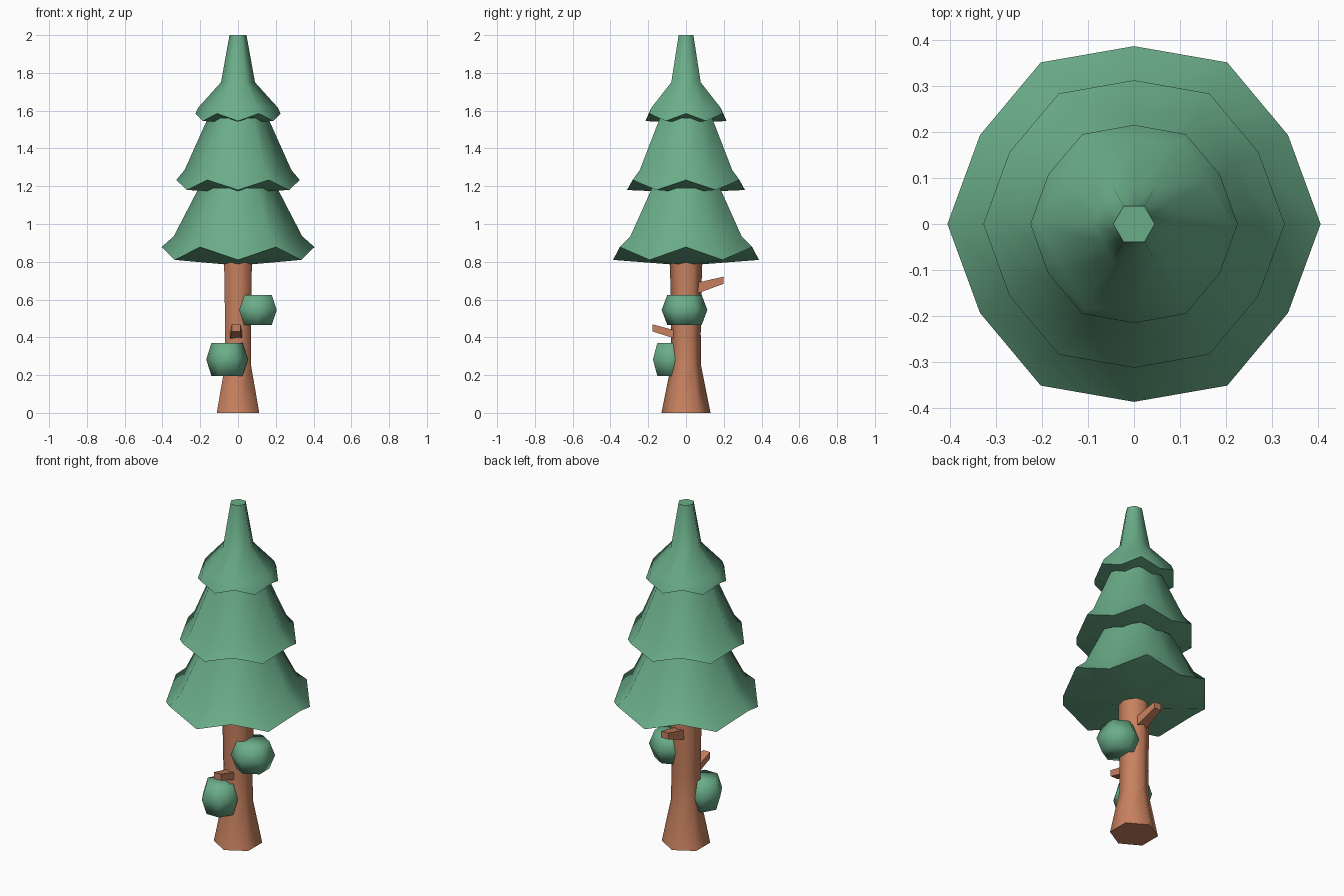
import bpy
import bmesh
from math import sin, cos, pi, radians
from mathutils import Vector

cube = bpy.data.objects.get("Cube")
if cube:
    bpy.data.objects.remove(cube, do_unlink=True)


def make_material(name, color):
    mat = bpy.data.materials.new(name)
    mat.use_nodes = True
    mat.diffuse_color = color
    bsdf = next(n for n in mat.node_tree.nodes if n.type == 'BSDF_PRINCIPLED')
    bsdf.inputs["Base Color"].default_value = color
    bsdf.inputs["Roughness"].default_value = 0.9
    return mat


leaf_green = make_material("leaf_green", (0.145, 0.42, 0.25, 1))
bark_brown = make_material("bark_brown", (0.58, 0.22, 0.115, 1))


def ring(radius, z, sides=6, phase=0.0, center=(0, 0)):
    """Regular polygon of points at one height."""
    angles = [phase + 2 * pi * i / sides for i in range(sides)]
    return [Vector((center[0] + radius * cos(a), center[1] + radius * sin(a), z)) for a in angles]


def twelve(even, odd):
    """Ring of twelve points that alternates two (radius, z) pairs."""
    pts = []
    for i in range(12):
        r, z = odd if i % 2 else even
        pts.append(Vector((r * cos(pi * i / 6), r * sin(pi * i / 6), z)))
    return pts


def hexagon(radius, z):
    """Hexagon with a point in the middle of each edge."""
    return twelve((radius, z), (radius * cos(pi / 6), z))


def loft(name, rings, mat, smooth_angle, bottom_tip=None):
    """Join rings from bottom to top, capping both ends."""
    bm = bmesh.new()
    loops = [[bm.verts.new(p) for p in pts] for pts in rings]
    n = len(loops[0])
    for low, high in zip(loops, loops[1:]):
        for i in range(n):
            j = (i + 1) % n
            bm.faces.new((low[i], low[j], high[j], high[i]))
    bm.faces.new(loops[-1])
    if bottom_tip is None:
        bm.faces.new(loops[0][::-1])
    else:
        tip = bm.verts.new((0, 0, bottom_tip))
        for i in range(n):
            bm.faces.new((loops[0][(i + 1) % n], loops[0][i], tip))
    bmesh.ops.recalc_face_normals(bm, faces=bm.faces)
    mesh = bpy.data.meshes.new(name)
    bm.to_mesh(mesh)
    bm.free()
    mesh.materials.append(mat)
    obj = bpy.data.objects.new(name, mesh)
    bpy.context.collection.objects.link(obj)
    bpy.ops.object.select_all(action='DESELECT')
    obj.select_set(True)
    bpy.context.view_layer.objects.active = obj
    bpy.ops.object.shade_smooth_by_angle(angle=radians(smooth_angle))
    return obj


# Trunk with a flared foot
trunk_profile = [(0.13, 0), (0.08, 0.25), (0.078, 0.42), (0.085, 0.8)]
loft("trunk", [ring(r, z, phase=pi / 2) for r, z in trunk_profile], bark_brown, 65)

# Foliage tiers: zigzag rim, then hexagonal rings up to the top
tiers = {
    "lower_foliage": ((0.405, 0.878), (0.386, 0.81), 0.78, [(0.34, 0.935), (0.208, 1.19)]),
    "middle_foliage": ((0.327, 1.233), (0.312, 1.18), 1.166, [(0.283, 1.285), (0.16, 1.56)]),
    "upper_foliage": ((0.225, 1.585), (0.215, 1.545), 1.535,
                      [(0.212, 1.615), (0.09, 1.75), (0.045, 2.0)]),
}
for name, (even, odd, tip, body) in tiers.items():
    rings = [twelve(even, odd)] + [hexagon(r, z) for r, z in body]
    loft(name, rings, leaf_green, 65, bottom_tip=tip)


# Round leaf clumps on the trunk
def clump(name, center, radius, half_height, phase):
    x, y, z = center
    rings = [ring(radius * f, z + half_height * h, phase=phase, center=(x, y))
             for f, h in ((0.75, -1), (1, 0), (0.75, 1))]
    loft(name, rings, leaf_green, 180)


clump("lower_leaf_clump", (-0.058, -0.08, 0.283), 0.11, 0.088, 0)
clump("upper_leaf_clump", (0.1, -0.008, 0.545), 0.121, 0.08, pi / 2)


# Tapered branch stubs, rising outward along y
def stub(name, x, base, tip):
    rings = []
    for y, z, half_w, half_h in (base, tip):
        rings.append([Vector((x + sx * half_w, y, z + sz * half_h))
                      for sx, sz in ((-1, -1), (1, -1), (1, 1), (-1, 1))])
    loft(name, rings, bark_brown, 30)


stub("front_branch", -0.01, (-0.04, 0.41, 0.032, 0.022), (-0.178, 0.45, 0.023, 0.019))
stub("back_branch", 0.0, (0.04, 0.655, 0.032, 0.03), (0.198, 0.702, 0.023, 0.019))
